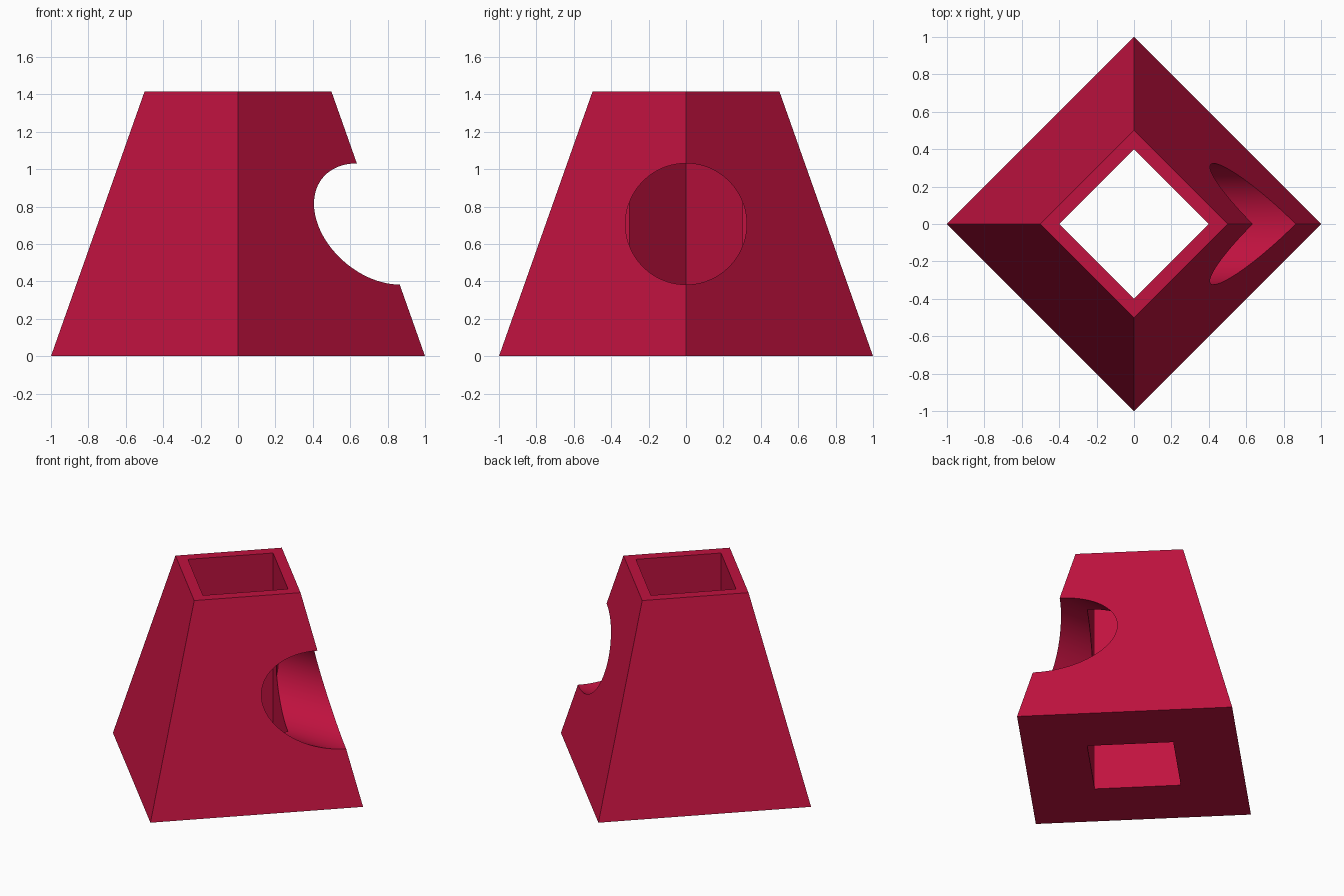
import bpy
import math

if "Cube" in bpy.data.objects:
    bpy.data.objects.remove(bpy.data.objects["Cube"])

HEIGHT = math.sqrt(2)


def cut(target, cutter):
    """Subtract a cutter from the target, then discard the cutter."""
    mod = target.modifiers.new("cut", 'BOOLEAN')
    mod.operation = 'DIFFERENCE'
    mod.solver = 'EXACT'
    mod.object = cutter
    bpy.context.view_layer.objects.active = target
    bpy.ops.object.modifier_apply(modifier=mod.name)
    bpy.data.objects.remove(cutter)


# Tapered four-sided body with its corners on the axes
bpy.ops.mesh.primitive_cone_add(vertices=4, radius1=1, radius2=0.5,
                                depth=HEIGHT, location=(0, 0, HEIGHT / 2))
body = bpy.context.object
body.name = "tapered_body"

# Straight square shaft from top to bottom
bpy.ops.mesh.primitive_cylinder_add(vertices=4, radius=0.4, depth=3,
                                    location=(0, 0, HEIGHT / 2))
shaft = bpy.context.object
shaft.name = "shaft_cutter"
shaft.hide_render = True
cut(body, shaft)

# Round opening through the right-hand corner, ending inside the shaft
START, END = 0.097, 1.5
bpy.ops.mesh.primitive_cylinder_add(vertices=128, radius=0.324, depth=END - START,
                                    location=((START + END) / 2, 0, HEIGHT / 2),
                                    rotation=(0, math.pi / 2, 0))
opening = bpy.context.object
opening.name = "opening_cutter"
opening.hide_render = True
cut(body, opening)

# Crimson colour
mat = bpy.data.materials.new("crimson")
mat.diffuse_color = (0.53, 0.006, 0.05, 1)
mat.use_nodes = True
mat.node_tree.nodes["Principled BSDF"].inputs["Base Color"].default_value = mat.diffuse_color
body.data.materials.clear()
body.data.materials.append(mat)

# Smooth round opening, sharp flat sides
bpy.ops.object.select_all(action='DESELECT')
body.select_set(True)
bpy.context.view_layer.objects.active = body
bpy.ops.object.shade_smooth_by_angle(angle=math.radians(20))
